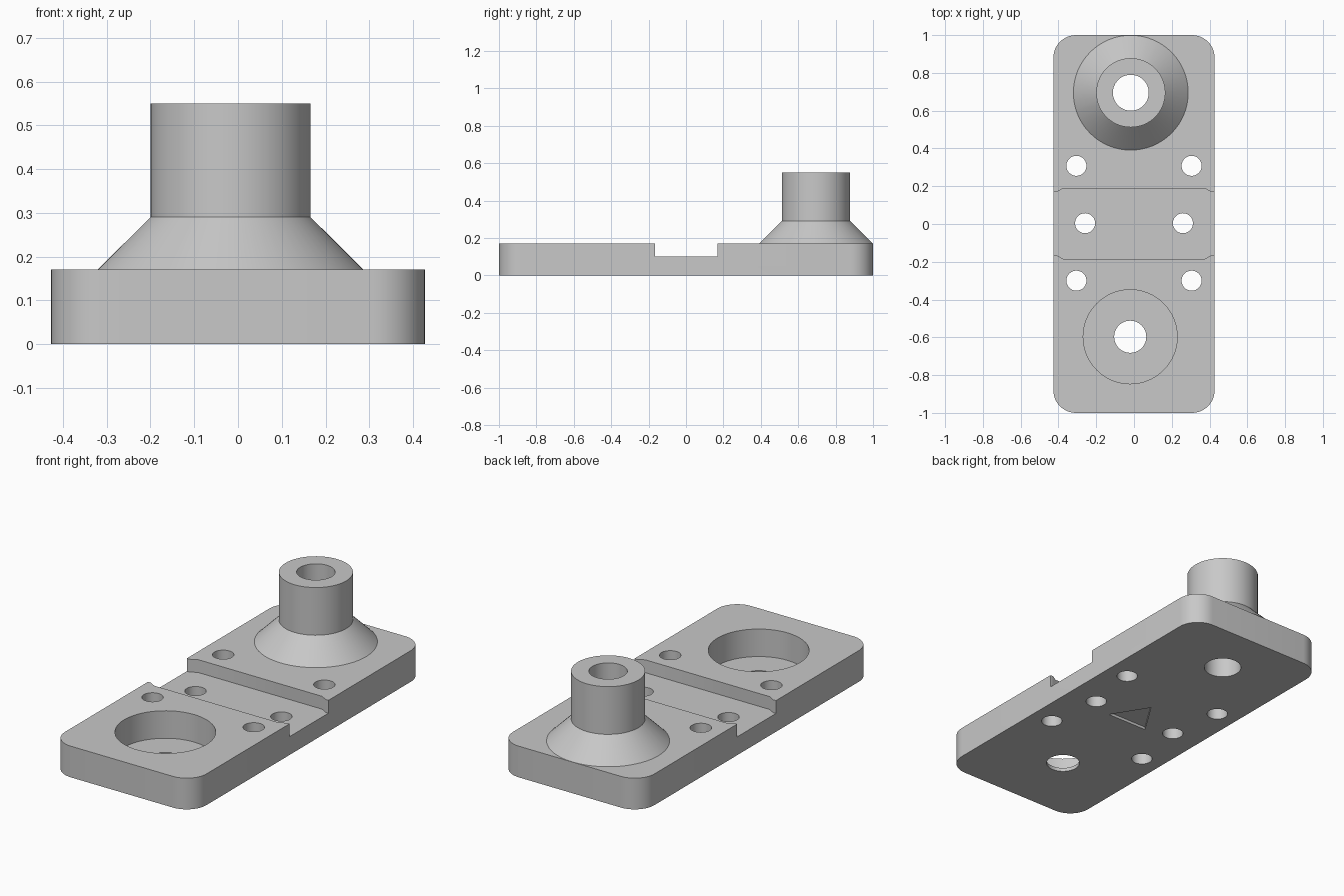
import bpy, bmesh
from math import cos, sin, pi

cube = bpy.data.objects.get("Cube")
if cube:
    bpy.data.objects.remove(cube, do_unlink=True)

HALF_W, HALF_L, THICK, CORNER = 0.427, 1.0, 0.17, 0.12

grey = bpy.data.materials.new("machined grey")
grey.use_nodes = True
colour = (0.58, 0.58, 0.58, 1)
grey.diffuse_color = colour
grey.node_tree.nodes["Principled BSDF"].inputs["Base Color"].default_value = colour


def loft(name, rings):
    """Closed solid through rings of equal point count, listed bottom to top."""
    bm = bmesh.new()
    loops = [[bm.verts.new(p) for p in ring] for ring in rings]
    for low, high in zip(loops, loops[1:]):
        for i in range(len(low)):
            j = (i + 1) % len(low)
            bm.faces.new((low[i], low[j], high[j], high[i]))
    bm.faces.new(loops[0][::-1])
    bm.faces.new(loops[-1])
    bmesh.ops.recalc_face_normals(bm, faces=bm.faces)
    mesh = bpy.data.meshes.new(name)
    bm.to_mesh(mesh)
    bm.free()
    mesh.materials.append(grey)
    obj = bpy.data.objects.new(name, mesh)
    bpy.context.scene.collection.objects.link(obj)
    return obj


def prism(name, outline, z0, z1):
    return loft(name, [[(x, y, z) for x, y in outline] for z in (z0, z1)])


def turned(name, x, y, profile, sides=64):
    """Round solid from (radius, height) pairs."""
    turns = [2 * pi * i / sides for i in range(sides)]
    return loft(name, [[(x + r * cos(a), y + r * sin(a), z) for a in turns]
                       for r, z in profile])


def combine(body, tool, operation):
    mod = body.modifiers.new(operation, 'BOOLEAN')
    mod.operation, mod.object, mod.solver = operation, tool, 'EXACT'
    graph = bpy.context.evaluated_depsgraph_get()
    result = bpy.data.meshes.new_from_object(body.evaluated_get(graph))
    body.modifiers.clear()
    body.data = result
    bpy.data.objects.remove(tool, do_unlink=True)


# Rounded base plate
outline = []
for k, (sx, sy) in enumerate(((1, 1), (-1, 1), (-1, -1), (1, -1))):
    for i in range(13):
        a = (k + i / 12) * pi / 2
        outline.append((sx * (HALF_W - CORNER) + CORNER * cos(a),
                        sy * (HALF_L - CORNER) + CORNER * sin(a)))
plate = prism("mounting_plate", outline, 0, THICK)

# Flared tubular boss
TX, TY = -0.017, 0.695
boss = turned("boss", TX, TY, [(0.28, 0.1), (0.304, THICK), (0.183, 0.29), (0.183, 0.55)])
combine(plate, boss, 'UNION')

# Cross channel that narrows at both ends
edge = [(-0.5, 0.167), (-0.41, 0.167), (-0.375, 0.187),
        (0.375, 0.187), (0.41, 0.167), (0.5, 0.167)]
channel = [(x, y + 0.002) for x, y in edge] + [(x, 0.002 - y) for x, y in reversed(edge)]
combine(plate, prism("channel_cutter", channel, 0.1, 0.3), 'DIFFERENCE')

# Round pocket with a thin floor
PX, PY = -0.02, -0.597
combine(plate, turned("pocket_cutter", PX, PY, [(0.249, 0.02), (0.249, 0.3)]), 'DIFFERENCE')

# Through holes: boss bore, pocket drain and six screw holes
holes = [(TX, TY, 0.095), (PX, PY, 0.085)]
for spread, y in ((0.305, 0.308), (0.259, 0.004), (0.305, -0.3)):
    holes += [(side * spread, y, 0.053) for side in (-1, 1)]
for x, y, r in holes:
    combine(plate, turned("hole_cutter", x, y, [(r, -0.1), (r, 0.7)], 48), 'DIFFERENCE')

# Triangular recess in the underside, pointing to the boss
arrow = [(-0.122, -0.057), (0.122, -0.057), (0, 0.137)]
combine(plate, prism("arrow_cutter", arrow, -0.1, 0.015), 'DIFFERENCE')

# Smooth round walls, crisp edges
bpy.ops.object.select_all(action='DESELECT')
plate.select_set(True)
bpy.context.view_layer.objects.active = plate
bpy.ops.object.shade_smooth_by_angle(angle=pi / 6)
